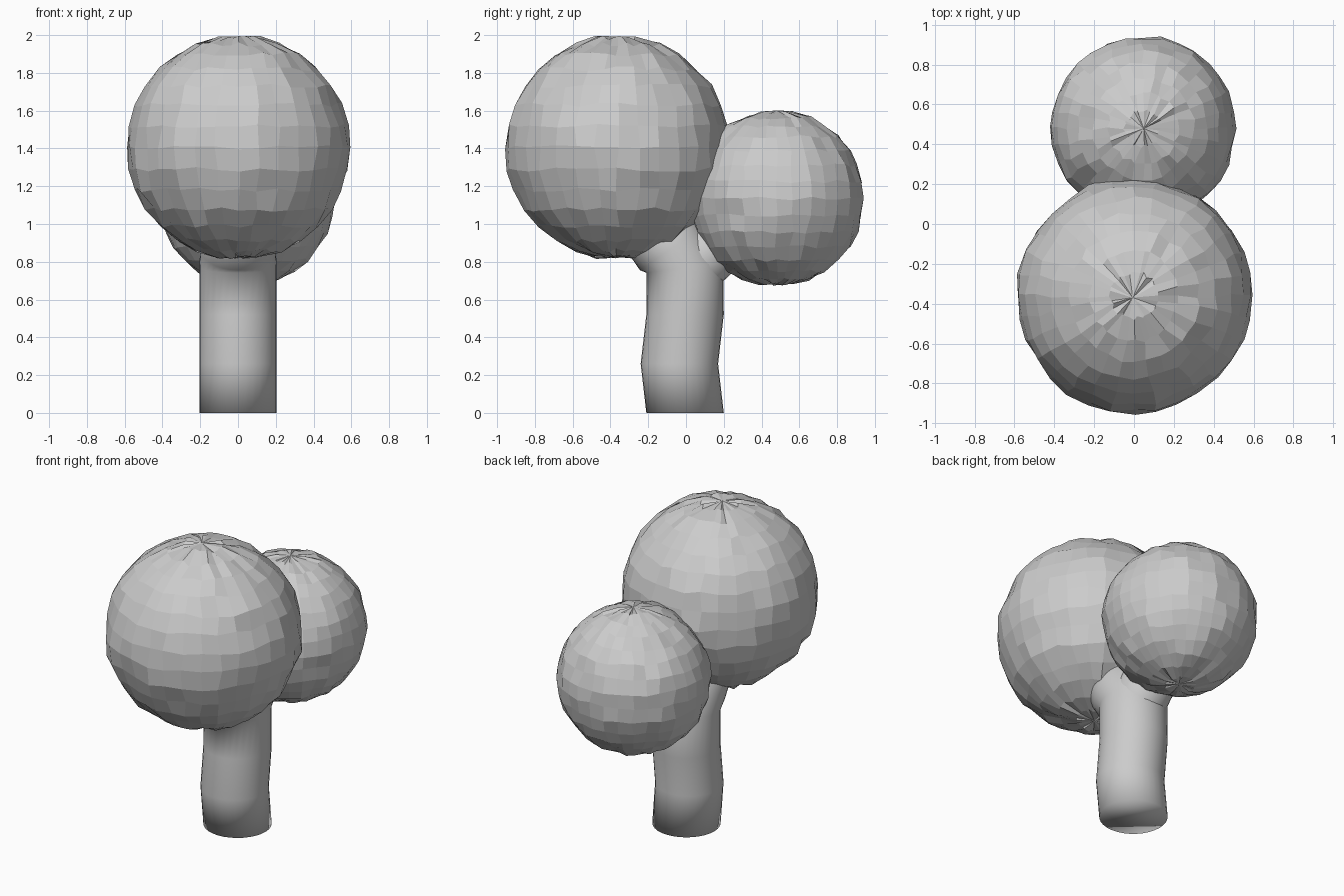
import bpy
import bmesh
import math
import random
from mathutils import Vector, Matrix

cube = bpy.data.objects.get("Cube")
if cube:
    bpy.data.objects.remove(cube, do_unlink=True)

random.seed(4)

# One plain grey for everything
grey = bpy.data.materials.new("plain_grey")
grey.use_nodes = True
colour = (0.6, 0.6, 0.6, 1)
grey.diffuse_color = colour
grey.node_tree.nodes["Principled BSDF"].inputs["Base Color"].default_value = colour


def finish(name, bm, smooth):
    bmesh.ops.recalc_face_normals(bm, faces=bm.faces)
    for face in bm.faces:
        face.smooth = smooth
    mesh = bpy.data.meshes.new(name)
    bm.to_mesh(mesh)
    bm.free()
    mesh.materials.append(grey)
    obj = bpy.data.objects.new(name, mesh)
    bpy.context.collection.objects.link(obj)
    return obj


def foliage(name, centre, radius, jitter):
    """Faceted ball with slightly irregular vertices."""
    bm = bmesh.new()
    bmesh.ops.create_uvsphere(bm, u_segments=32, v_segments=16, radius=radius)
    for v in bm.verts:
        v.co += Vector([random.uniform(-jitter, jitter) for _ in range(3)])
    bmesh.ops.translate(bm, verts=bm.verts, vec=centre)
    return finish(name, bm, False)


def limb(name, rings, sides=32):
    """Smooth tube through rings of (y, z, forward tilt in degrees, radius)."""
    bm = bmesh.new()
    loops = []
    for y, z, tilt, radius in rings:
        turn = Matrix.Rotation(math.radians(tilt), 3, 'X')
        loop = []
        for i in range(sides):
            a = math.tau * i / sides
            p = Vector((math.cos(a), math.sin(a), 0)) * radius
            loop.append(bm.verts.new(turn @ p + Vector((0, y, z))))
        loops.append(loop)
    for low, high in zip(loops, loops[1:]):
        for i in range(sides):
            j = (i + 1) % sides
            bm.faces.new((low[i], low[j], high[j], high[i]))
    bm.faces.new(loops[0][::-1])
    bm.faces.new(loops[-1])
    return finish(name, bm, True)


# Foliage
foliage("large_front_foliage", (0, -0.36, 1.405), 0.59, 0.012)
foliage("small_back_foliage", (0.045, 0.48, 1.135), 0.462, 0.01)

# Trunk bends forward into the large ball; a branch leads back to the small one
limb("trunk", [(-0.005, 0, 0, 0.205), (-0.035, 0.26, 0, 0.205),
               (-0.005, 0.52, 0, 0.205), (-0.005, 0.77, 8, 0.205),
               (-0.08, 0.87, 35, 0.2), (-0.25, 1.08, 40, 0.18)])
limb("back_branch", [(0.0, 0.66, -15, 0.18), (0.06, 0.8, -40, 0.17),
                     (0.3, 1.0, -55, 0.15)])
